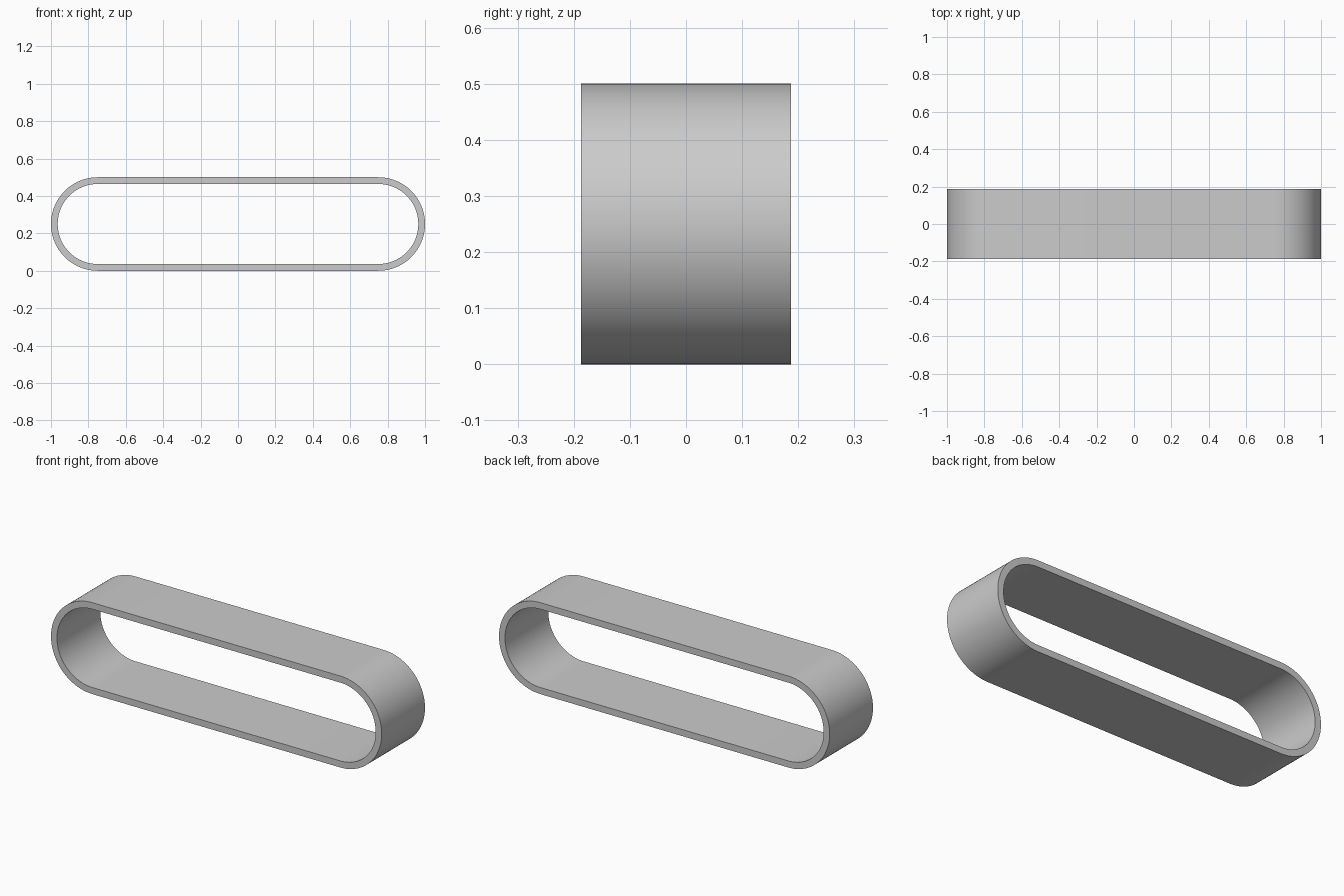
import bpy, bmesh, math

if "Cube" in bpy.data.objects:
    bpy.data.objects.remove(bpy.data.objects["Cube"])

R, CX, CZ = 0.25, 0.75, 0.25      # end radius and end centres
WALL, HALF_W, SEG = 0.036, 0.187, 48


def stadium(radius):
    """Closed slot outline in the xz plane, counter-clockwise from the front."""
    pts = []
    for side, start in ((1, -math.pi / 2), (-1, math.pi / 2)):
        for i in range(SEG + 1):
            a = start + math.pi * i / SEG
            pts.append((side * CX + radius * math.cos(a), CZ + radius * math.sin(a)))
    return pts


# Belt loop: outer and inner outlines, each at front and back
bm = bmesh.new()
rings = [[bm.verts.new((x, y, z)) for x, z in stadium(r)]
         for r, y in ((R, -HALF_W), (R, HALF_W), (R - WALL, HALF_W), (R - WALL, -HALF_W))]
for k in range(4):
    a, b = rings[k], rings[(k + 1) % 4]
    for i in range(len(a)):
        j = (i + 1) % len(a)
        bm.faces.new((a[i], a[j], b[j], b[i]))
bmesh.ops.recalc_face_normals(bm, faces=bm.faces)

mesh = bpy.data.meshes.new("belt_loop")
bm.to_mesh(mesh)
bm.free()
belt = bpy.data.objects.new("belt_loop", mesh)
bpy.context.collection.objects.link(belt)

# Smooth curved bands, sharp rims
bpy.context.view_layer.objects.active = belt
belt.select_set(True)
bpy.ops.object.shade_smooth_by_angle(angle=math.radians(30))
